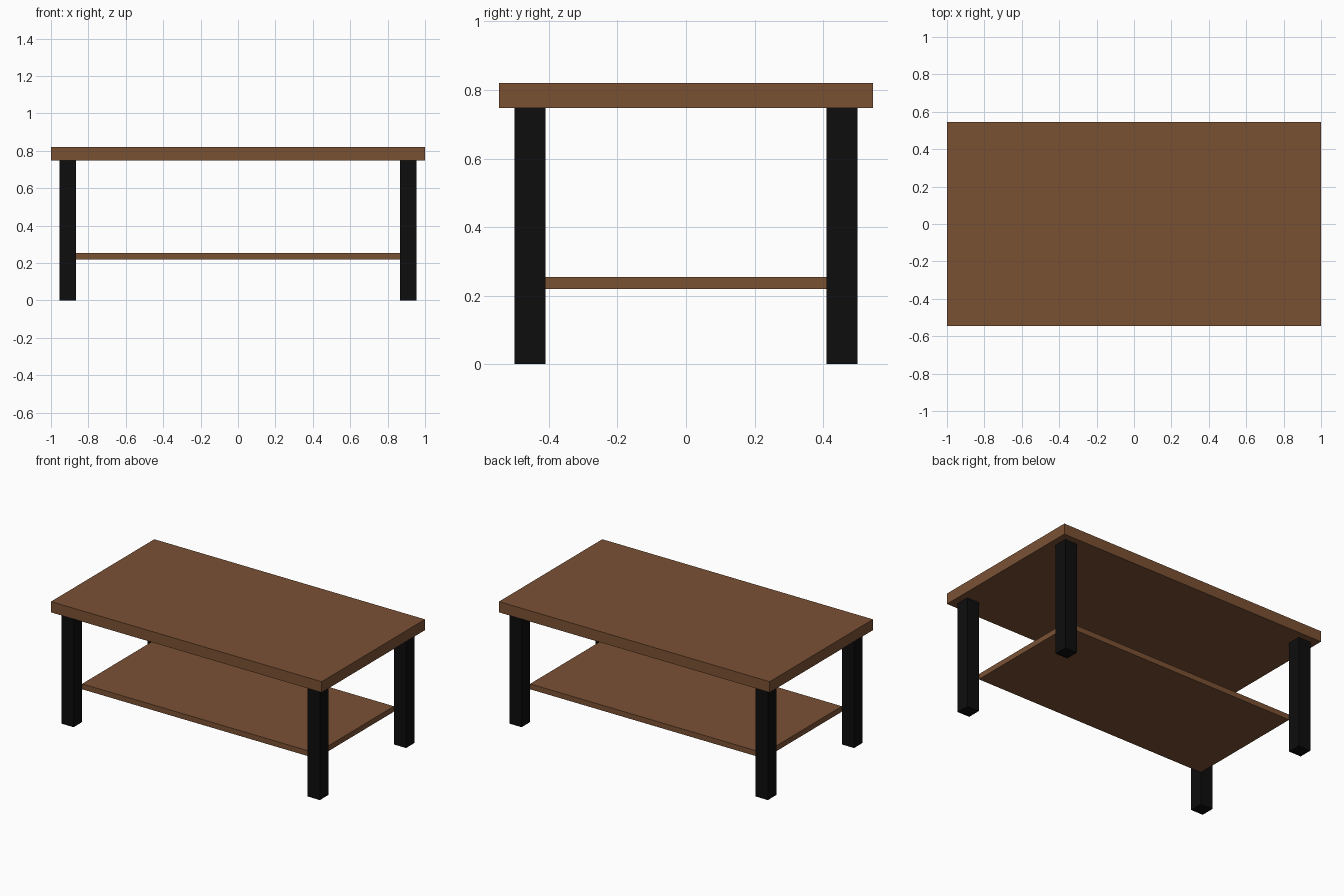
import bpy

if "Cube" in bpy.data.objects:
    bpy.data.objects.remove(bpy.data.objects["Cube"])


def make_material(name, rgb):
    mat = bpy.data.materials.new(name)
    mat.diffuse_color = (*rgb, 1.0)
    mat.use_nodes = True
    mat.node_tree.nodes["Principled BSDF"].inputs["Base Color"].default_value = mat.diffuse_color
    return mat


wood = make_material("brown wood", (0.195, 0.083, 0.034))
black = make_material("black metal", (0.004, 0.004, 0.004))


def box(name, low, high, mat):
    """Axis-aligned box between two corners."""
    centre = [(a + b) / 2 for a, b in zip(low, high)]
    bpy.ops.mesh.primitive_cube_add(size=1, location=centre)
    obj = bpy.context.object
    obj.name = name
    obj.scale = [b - a for a, b in zip(low, high)]
    bpy.ops.object.transform_apply(location=False, rotation=False, scale=True)
    obj.data.materials.append(mat)
    return obj


LEG_IN = (0.865, 0.41)
LEG_OUT = (0.955, 0.50)
TOP_Z = 0.748

# Tabletop and lower shelf
box("tabletop", (-1, -0.545, TOP_Z), (1, 0.545, 0.82), wood)
box("lower_shelf", (-LEG_IN[0], -LEG_IN[1], 0.219), (LEG_IN[0], LEG_IN[1], 0.255), wood)

# Four square legs
for side, sx in (("left", -1), ("right", 1)):
    for end, sy in (("front", -1), ("back", 1)):
        xs = sorted((sx * LEG_IN[0], sx * LEG_OUT[0]))
        ys = sorted((sy * LEG_IN[1], sy * LEG_OUT[1]))
        box(f"{end}_{side}_leg", (xs[0], ys[0], 0), (xs[1], ys[1], TOP_Z), black)
